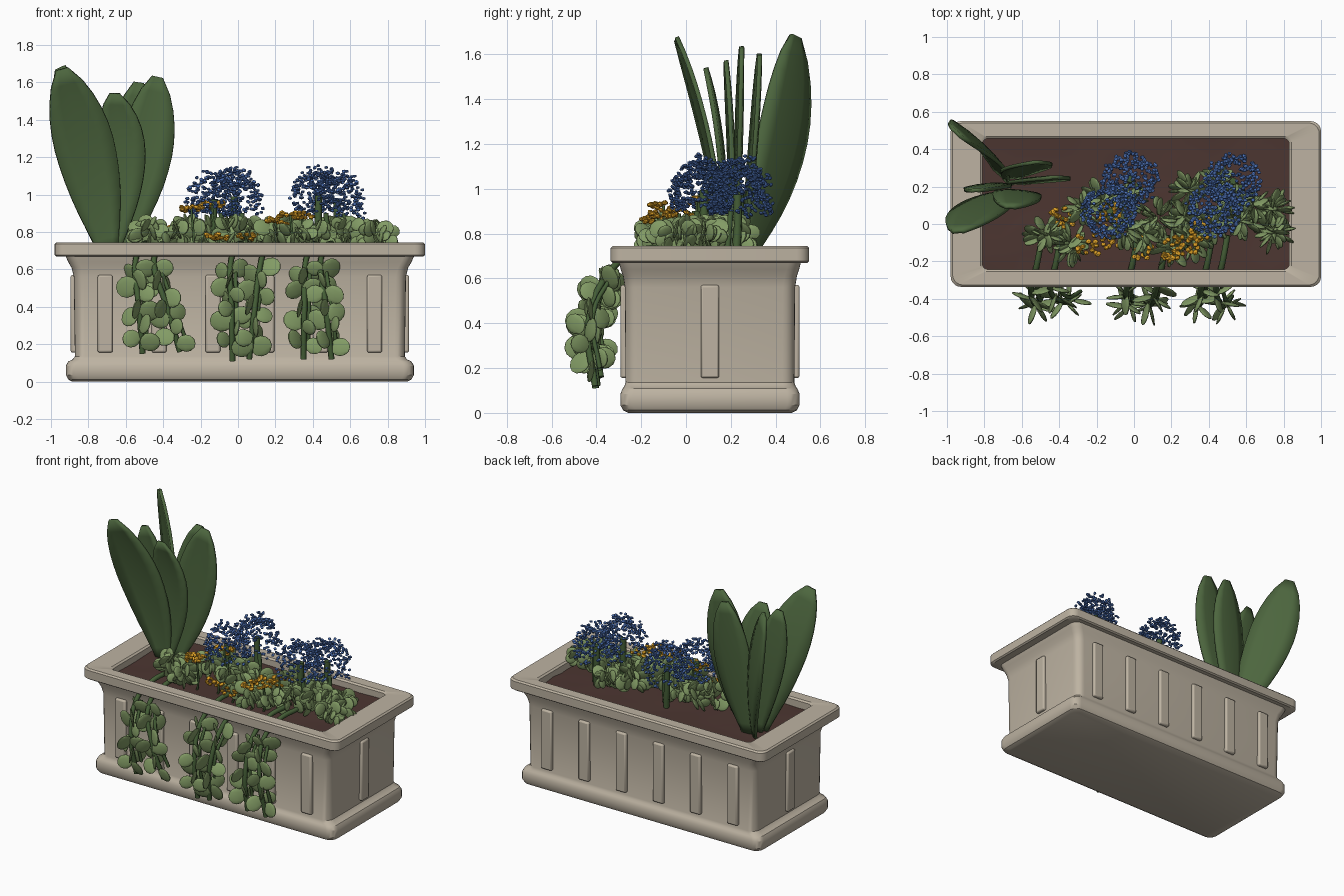
import bpy, bmesh, math, random
from mathutils import Vector, Matrix

random.seed(4)
R = random.uniform
if "Cube" in bpy.data.objects:
    bpy.data.objects.remove(bpy.data.objects["Cube"])


def material(name, rgb):
    m = bpy.data.materials.new(name)
    m.use_nodes = True
    m.diffuse_color = (*rgb, 1)
    m.node_tree.nodes["Principled BSDF"].inputs["Base Color"].default_value = (*rgb, 1)
    return m


STONE = material("beige stone", (0.51, 0.45, 0.36))
SOIL = material("brown soil", (0.073, 0.037, 0.031))
DARK = material("dark leaf green", (0.073, 0.132, 0.048))
LIGHT = material("light leaf green", (0.225, 0.33, 0.13))
STEM = material("stem green", (0.06, 0.115, 0.038))
BLUE = material("flower blue", (0.075, 0.17, 0.48))
ORANGE = material("flower orange", (0.74, 0.36, 0.02))


def finish(name, bm, mat, angle=32):
    bmesh.ops.recalc_face_normals(bm, faces=bm.faces)
    me = bpy.data.meshes.new(name)
    bm.to_mesh(me)
    bm.free()
    ob = bpy.data.objects.new(name, me)
    bpy.context.collection.objects.link(ob)
    me.materials.append(mat)
    bpy.ops.object.select_all(action="DESELECT")
    ob.select_set(True)
    bpy.context.view_layer.objects.active = ob
    bpy.ops.object.shade_smooth_by_angle(angle=math.radians(angle))
    return ob


def rounded_ring(bm, z, hx, hy, r, seg=5):
    ring = []
    for q, (sx, sy) in enumerate([(1, 1), (-1, 1), (-1, -1), (1, -1)]):
        for i in range(seg + 1):
            a = math.pi / 2 * (q + i / seg)
            ring.append(bm.verts.new((CX + sx * (hx - r) + r * math.cos(a),
                                      CY + sy * (hy - r) + r * math.sin(a), z)))
    return ring


# Planter box: rounded rectangles stacked along a moulding profile
CX, CY = 0.01, 0.107
profile = [(0, .895, .365), (.012, .918, .388), (.035, .93, .40), (.085, .93, .40),
           (.108, .918, .39), (.118, .895, .383), (.135, .882, .377), (.56, .888, .38),
           (.61, .9, .388), (.64, .918, .398), (.668, .93, .405), (.669, .98, .433),
           (.677, .99, .443), (.735, .99, .443), (.745, .98, .433), (.745, .832, .362),
           (.735, .82, .35), (.66, .82, .35)]
bm = bmesh.new()
rings = [rounded_ring(bm, z, hx, hy, .03 if z > .65 and hx < .85 else .055) for z, hx, hy in profile]
for a, b in zip(rings, rings[1:]):
    for i in range(len(a)):
        j = (i + 1) % len(a)
        bm.faces.new((a[i], a[j], b[j], b[i]))
bm.faces.new(rings[0])
finish("planter_box", bm, STONE)

# Soil bed, slightly uneven
bm = bmesh.new()
bmesh.ops.create_grid(bm, x_segments=16, y_segments=8, size=1,
                      matrix=Matrix.Translation((CX, CY, .69)) @ Matrix.Diagonal((.825, .355, 1, 1)))
for v in bm.verts:
    v.co.z += R(-.006, .006)
finish("soil", bm, SOIL)


# Raised upright panels on all four walls
def panel(name, x, y, sx, sy):
    bm = bmesh.new()
    bmesh.ops.create_cube(bm, size=1, matrix=Matrix.Translation((x, y, .363))
                          @ Matrix.Diagonal((sx, sy, .415, 1)))
    ob = finish(name, bm, STONE)
    mod = ob.modifiers.new("soft edge", "BEVEL")
    mod.width, mod.segments = .01, 2


for side, word in ((-1, "front"), (1, "back")):
    for i in range(6):
        panel(f"{word}_panel_{i + 1}", CX + (i - 2.5) * .288, CY + side * .375, .08, .05)
for side, word in ((-1, "right"), (1, "left")):
    panel(f"{word}_panel", CX + side * .88, CY, .05, .082)

# Tall broad blades
WIDTHS = [.3, .45, .6, .74, .85, .93, .98, 1, .97, .89, .75, .54, .2]


def blade(name, base, ctrl, tip, half, across):
    base, ctrl, tip, across = map(Vector, (base, ctrl, tip, across))
    axis = (tip - base).normalized()
    across = (across - axis * across.dot(axis)).normalized()
    normal = across.cross(axis)
    bm = bmesh.new()
    rows = []
    for k, w in enumerate(WIDTHS):
        t = k / (len(WIDTHS) - 1)
        p = base * (1 - t) ** 2 + ctrl * 2 * t * (1 - t) + tip * t * t
        rows.append([bm.verts.new(p + across * half * w * s / 2 + normal * .003 * w * s * s)
                     for s in range(-2, 3)])
    for a, b in zip(rows, rows[1:]):
        for i in range(4):
            bm.faces.new((a[i], a[i + 1], b[i + 1], b[i]))
    ob = finish(name, bm, DARK)
    mod = ob.modifiers.new("thickness", "SOLIDIFY")
    mod.thickness, mod.offset = .02, 0


blade("front_left_blade", (-.69, .17, .68), (-.79, .15, 1.2), (-.94, -.04, 1.67), .16, (1, .1, 0))
blade("rear_blade", (-.70, .25, .68), (-.80, .48, 1.15), (-.95, .49, 1.68), .155, (.65, -.6, 0))
blade("right_blade", (-.64, .22, .68), (-.49, .25, 1.15), (-.43, .25, 1.63), .145, (1, .05, 0))
blade("rear_right_blade", (-.66, .25, .68), (-.57, .32, 1.15), (-.53, .33, 1.6), .13, (1, .08, 0))
blade("middle_blade", (-.68, .17, .68), (-.58, .20, 1.2), (-.66, .09, 1.54), .13, (1, -.04, 0))
blade("inner_blade", (-.69, .20, .68), (-.78, .23, 1.15), (-.85, .18, 1.57), .11, (1, .05, 0))


# Small round leaf: a flattened sphere standing upright
def round_leaf(bm, p, r, yaw, tilt):
    m = (Matrix.Translation(p) @ Matrix.Rotation(yaw, 4, "Z") @ Matrix.Rotation(tilt, 4, "X")
         @ Matrix.Rotation(R(-.6, .6), 4, "Y") @ Matrix.Diagonal((r, .009, r * .88, 1)))
    bmesh.ops.create_uvsphere(bm, u_segments=10, v_segments=6, radius=1, matrix=m)


def stem(name, points, radius):
    cu = bpy.data.curves.new(name, "CURVE")
    cu.dimensions = "3D"
    cu.bevel_depth, cu.bevel_resolution, cu.resolution_u = radius, 1, 5
    cu.use_fill_caps = True
    sp = cu.splines.new("BEZIER")
    sp.bezier_points.add(len(points) - 1)
    for b, p in zip(sp.bezier_points, points):
        b.co = p
        b.handle_left_type = b.handle_right_type = "AUTO"
    ob = bpy.data.objects.new(name, cu)
    bpy.context.collection.objects.link(ob)
    cu.materials.append(STEM)


# Ground cover rosettes
rosettes = [(-.47, -.06), (-.33, -.11), (-.27, .08), (-.17, .13), (-.05, -.02), (.06, -.05),
            (.13, .03), (.20, -.12), (.32, -.08), (.30, .18), (.45, .22), (.42, .0),
            (.57, .02), (.64, .10), (.74, .08), (.75, -.04), (-.04, .14), (.52, .12), (.27, .04)]
bm = bmesh.new()
for x, y in rosettes:
    crown = R(.82, .87)
    for i in range(26):
        a = i * 2.4 + R(-.3, .3)
        d = R(.02, .09)
        round_leaf(bm, (x + d * math.cos(a), y + d * math.sin(a), R(.73, crown)),
                   R(.035, .052), a, R(-.6, .6))
finish("ground_cover_leaves", bm, LIGHT, 60)

# Trailing strands growing out of the soil and hanging over the front
trails = [(-.55, -.51, .15), (-.45, -.31, .16), (-.04, -.03, .11),
          (.12, .06, .12), (.36, .35, .12), (.44, .50, .12)]
bm = bmesh.new()
for n, (x0, x1, end) in enumerate(trails):
    bow = R(-.44, -.41)
    pts = [Vector(p) for p in ((x0 + .06, -.06, .74), (x0 + .03, -.22, .72), (x0, -.34, .63),
                               ((x0 + x1) / 2, bow, .4), (x1, bow + .03, end))]
    stem(f"trailing_stem_{n + 1}", pts, .016)
    stem(f"trailing_side_stem_{n + 1}", [p + Vector((.025, .02, .04 * i)) for i, p in
                                         enumerate(pts[2:])], .011)
    for i in range(14):
        t = 2 + i / 13 * 1.72
        k = min(int(t), 3)
        p = pts[k].lerp(pts[k + 1], t - k)
        a = i * 2.4 + R(-.4, .4)
        off = Vector((math.cos(a) * .055, math.sin(a) * .055 - .01, R(-.03, .0)))
        round_leaf(bm, p + off, R(.048, .066), a + R(-.4, .4), R(-.4, .4))
finish("trailing_leaves", bm, LIGHT, 60)


# Tiny blossom tilted at random
def blossom(bm, p, r):
    m = (Matrix.Translation(p) @ Matrix.Rotation(R(-1, 1), 4, "X") @ Matrix.Rotation(R(0, 6), 4, "Z")
         @ Matrix.Diagonal((r * R(.9, 1.4), r, r * .75, 1)))
    bmesh.ops.create_icosphere(bm, subdivisions=1, radius=1, matrix=m)


# Blue flower heads: domes of florets on upright stems
heads = [(-.02, .24, .96), (-.13, .07, .945), (.53, .23, .945), (.43, .08, .965)]
for n, (x, y, z) in enumerate(heads):
    stem(f"flower_stem_{n + 1}", [(x + .01, y - .01, .68), (x, y, .82), (x, y, z + .03)], .02)
    stem(f"flower_side_stem_{n + 1}", [(x + .05, y - .05, .68), (x + .05, y - .04, .78),
                                       (x + .04, y - .03, .9)], .014)
    bm = bmesh.new()
    for i in range(240):
        up = 1 - 1.38 * R(0, 1) ** 1.15
        a = i * 2.4
        flat = math.sqrt(max(0, 1 - up * up))
        d = R(.72, 1.05)
        blossom(bm, (x + .15 * d * flat * math.cos(a), y + .145 * d * flat * math.sin(a),
                     z + .185 * d * up), .0112)
    finish(f"blue_flower_head_{n + 1}", bm, BLUE, 20)

# Orange blossom sprays
sprays = [(-.25, -.1, .925), (-.14, .05, .945), (.28, -.12, .89), (.34, -.03, .89),
          (.04, -.12, .775), (-.11, -.07, .775), (.20, -.14, .86), (-.38, .03, .82)]
bm = bmesh.new()
for x, y, z in sprays:
    for i in range(18):
        blossom(bm, (x + R(-.06, .06), y + R(-.06, .06), z + R(-.016, .016)), .015)
finish("orange_blossoms", bm, ORANGE, 20)
for n, (x, y, z) in enumerate(sprays):
    stem(f"orange_stem_{n + 1}", [(x, y, .68), (x + .01, y, .72), (x, y, z)], .007)
